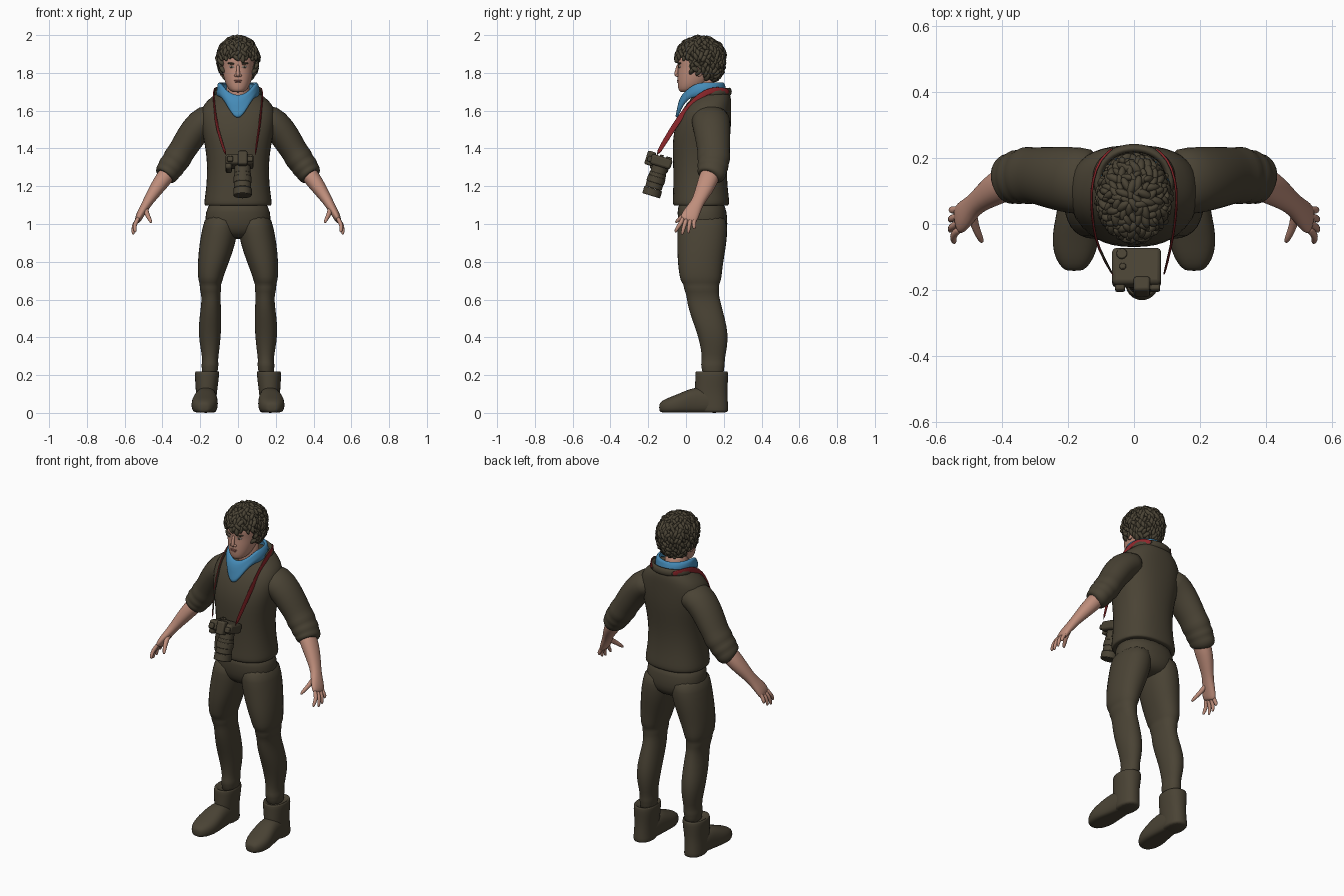
import bpy, bmesh, math, random
from mathutils import Vector, Matrix

random.seed(4)
if "Cube" in bpy.data.objects:
    bpy.data.objects.remove(bpy.data.objects["Cube"])


def material(name, rgb):
    m = bpy.data.materials.new(name)
    m.use_nodes = True
    m.diffuse_color = (*rgb, 1)
    m.node_tree.nodes["Principled BSDF"].inputs["Base Color"].default_value = (*rgb, 1)
    return m


BROWN = material("dark_brown", (.068, .056, .035))
SKIN = material("skin", (.52, .27, .2))
BLUE = material("scarf_blue", (.06, .26, .48))
RED = material("strap_red", (.27, .02, .024))
LIP = material("lip_rose", (.36, .14, .11))
WHITE = material("eye_white", (.55, .5, .45))
X, Y, Z = Vector((1, 0, 0)), Vector((0, 1, 0)), Vector((0, 0, 1))


def finish(bm, name, mat, level=0):
    bmesh.ops.recalc_face_normals(bm, faces=bm.faces)
    me = bpy.data.meshes.new(name)
    bm.to_mesh(me)
    bm.free()
    me.materials.append(mat)
    me.polygons.foreach_set("use_smooth", [True] * len(me.polygons))
    ob = bpy.data.objects.new(name, me)
    bpy.context.collection.objects.link(ob)
    if level:
        mod = ob.modifiers.new("smooth", "SUBSURF")
        mod.levels = mod.render_levels = level
    return ob


def skin_rings(name, mat, rings, level=1, cap=True):
    """Join rings of points into one surface."""
    bm = bmesh.new()
    loops = [[bm.verts.new(p) for p in r] for r in rings]
    for a, b in zip(loops, loops[1:]):
        for i in range(len(a)):
            j = (i + 1) % len(a)
            bm.faces.new((a[i], a[j], b[j], b[i]))
    if cap:
        bm.faces.new(loops[0])
        bm.faces.new(loops[-1])
    return finish(bm, name, mat, level)


def loft(name, mat, rings, ref=X, axis=None, s=1, n=16, e=2.0, level=1, floor=None):
    """Rings are (x, y, z, half width along ref, other half width)."""
    centres = [Vector((s * r[0], r[1], r[2])) for r in rings]
    out = []
    for i, (c, r) in enumerate(zip(centres, rings)):
        t = axis or (centres[min(i + 1, len(rings) - 1)] - centres[max(i - 1, 0)]).normalized()
        u = (ref - t * ref.dot(t)).normalized()
        v = t.cross(u)
        pts = []
        for k in range(n):
            a = math.tau * (k + .5) / n
            ca, sa = math.cos(a), math.sin(a)
            p = c + u * (r[3] * 1.02 * math.copysign(abs(ca) ** (2 / e), ca)) \
                  + v * (r[4] * 1.02 * math.copysign(abs(sa) ** (2 / e), sa))
            if floor is not None:
                p.z = max(p.z, floor)
            pts.append(p)
        out.append(pts)
    return skin_rings(name, mat, out, level)


def upright(rings, x=0):
    """(z, cx, front y, back y, half width) to loft rings."""
    return [(cx, (f + b) / 2, z, w, (b - f) / 2) for z, cx, f, b, w in rings]


def blob(name, mat, loc, scale, rot=(0, 0, 0)):
    bpy.ops.mesh.primitive_uv_sphere_add(segments=20, ring_count=12, location=loc, rotation=rot)
    ob = bpy.context.object
    ob.name, ob.scale = name, scale
    ob.data.materials.append(mat)
    bpy.ops.object.shade_smooth()
    return ob


# Sweater body
loft("sweater", BROWN, upright([
    (1.10, 0, -.05, .21, .162), (1.095, 0, -.063, .222, .173), (1.11, 0, -.07, .228, .178),
    (1.14, 0, -.068, .226, .174), (1.2, 0, -.066, .218, .166), (1.3, 0, -.066, .214, .16),
    (1.4, 0, -.07, .225, .17), (1.48, 0, -.066, .235, .187), (1.56, 0, -.042, .238, .2),
    (1.62, 0, -.01, .238, .19), (1.66, 0, .025, .238, .155), (1.69, 0, .05, .232, .115),
    (1.7, 0, .07, .22, .1)]), axis=Z, n=20, e=2.4)

# Collar rim
bpy.ops.mesh.primitive_torus_add(location=(0, .138, 1.692), rotation=(.1, 0, 0),
                                 major_radius=.1, minor_radius=.014,
                                 major_segments=40, minor_segments=10)
collar = bpy.context.object
collar.name, collar.scale = "collar", (1.1, .92, 1.5)
collar.data.materials.append(BROWN)
bpy.ops.object.shade_smooth()

# Trousers seat
loft("trouser_seat", BROWN, upright([
    (1.13, 0, -.045, .205, .155), (1.06, 0, -.045, .215, .17), (1.0, 0, -.042, .222, .178),
    (.95, 0, -.025, .21, .14), (.92, 0, .02, .17, .07)]), axis=Z, e=2.3)

for s, side in ((1, "left"), (-1, "right")):
    # Trouser leg with knee and ankle folds
    loft(side + "_trouser_leg", BROWN, upright([
        (1.06, .085, -.04, .21, .085), (.98, .094, -.046, .22, .094), (.9, .108, -.046, .215, .096),
        (.8, .13, -.045, .197, .083), (.74, .142, -.036, .19, .071), (.7, .146, -.03, .186, .064),
        (.68, .146, -.012, .174, .055), (.655, .146, -.012, .176, .058), (.63, .144, .002, .172, .05),
        (.58, .142, .006, .184, .051), (.5, .147, .03, .206, .058), (.42, .15, .06, .223, .06),
        (.34, .148, .08, .217, .05), (.28, .147, .085, .203, .04), (.255, .148, .078, .207, .046),
        (.235, .149, .084, .2, .042), (.18, .15, .09, .2, .04)]), axis=Z, s=s, e=2.2)

    # Boot shaft and foot
    loft(side + "_boot_shaft", BROWN, upright([
        (.2, .16, .08, .2, .045), (.225, .163, .055, .217, .059), (.215, .164, .048, .224, .065),
        (.17, .165, .05, .222, .062), (.11, .167, .045, .218, .055), (.05, .17, .06, .222, .054),
        (.012, .17, .07, .224, .055), (0, .17, .075, .222, .053)]), axis=Z, s=s, e=2.3)
    loft(side + "_boot_foot", BROWN, [
        (.168, .2, .05, .045, .05), (.168, .12, .06, .055, .07), (.17, .05, .06, .06, .078),
        (.175, -.01, .05, .069, .064), (.178, -.06, .04, .07, .052), (.18, -.105, .034, .058, .042),
        (.181, -.135, .03, .036, .028), (.181, -.142, .028, .02, .016)],
        axis=-Y, s=s, e=2.5, floor=.002)

    # Sleeve with rolled cuff
    loft(side + "_sleeve", BROWN, [
        (.1, .13, 1.565, .095, .065), (.17, .13, 1.555, .104, .085), (.23, .137, 1.495, .096, .08),
        (.28, .145, 1.415, .089, .074), (.305, .147, 1.375, .084, .07), (.325, .147, 1.343, .09, .077),
        (.34, .144, 1.322, .078, .066), (.353, .142, 1.304, .086, .074), (.366, .139, 1.284, .074, .064),
        (.374, .137, 1.272, .08, .066), (.39, .131, 1.25, .07, .058), (.391, .13, 1.249, .05, .04)],
        ref=Y, s=s)

    # Forearm and palm, then fingers
    loft(side + "_forearm", SKIN, [
        (.36, .135, 1.285, .05, .045), (.39, .122, 1.245, .053, .045), (.43, .1, 1.19, .048, .039),
        (.475, .066, 1.122, .033, .027), (.495, .046, 1.087, .038, .024), (.518, .024, 1.05, .046, .021),
        (.53, .012, 1.022, .045, .017), (.533, .009, 1.013, .035, .01)], ref=Y, s=s, e=2.2)
    tips = {"index": (-.022, .545, -.055, .955), "middle": (0, .556, -.02, .943),
            "ring": (.022, .556, .012, .95), "little": (.043, .553, .043, .972)}
    for f, (y, tx, ty, tz) in tips.items():
        loft(f"{side}_{f}_finger", SKIN, [
            (.523, y + .008, 1.04, .011, .011), (.541, y - .003, 1.008, .0125, .0125),
            ((tx + .545) / 2 + .003, (y + ty) / 2, .99, .0115, .011),
            (tx, ty, tz + .008, .0095, .009), (tx - .002, ty, tz, .004, .004)], ref=Y, s=s, n=8)
    loft(side + "_thumb", SKIN, [
        (.488, .045, 1.09, .016, .015), (.487, .012, 1.065, .016, .015), (.476, -.02, 1.04, .013, .012),
        (.464, -.045, 1.018, .011, .01), (.459, -.056, 1.006, .005, .005)], ref=Y, s=s, n=8)

    # Neck strap: red outside, dark inside
    strap = loft(side + "_strap", RED, [
        (.06, .232, 1.697, .014, .004), (.103, .198, 1.71, .015, .004), (.126, .135, 1.712, .016, .004),
        (.13, .07, 1.678, .016, .004), (.124, 0, 1.606, .016, .004), (.112, -.07, 1.508, .015, .004),
        (.089 if s > 0 else .06, -.16, 1.355, .013, .004)], ref=Z, s=s, n=8, e=5)
    strap.data.materials.append(BROWN)
    for p in strap.data.polygons:
        p.material_index = int(p.normal.x * s < -.3)

    # Face details in pairs
    blob(side + "_ear", SKIN, (s * .086, .068, 1.812), (.012, .02, .032), (.15, 0, 0))
    blob(side + "_eye", WHITE, (s * .033, -.034, 1.832), (.015, .006, .006), (0, 0, s * .3))
    blob(side + "_iris", BROWN, (s * .033, -.038, 1.832), (.006, .004, .006))
    blob(side + "_eyebrow", BROWN, (s * .036, -.035, 1.85), (.021, .008, .005), (0, s * -.08, s * .3))
    blob(side + "_nostril_wing", SKIN, (s * .011, -.046, 1.787), (.009, .009, .008))

# Head, neck, nose and mouth
loft("neck", SKIN, upright([(1.6, 0, .03, .17, .066), (1.7, 0, .02, .16, .062),
                            (1.78, 0, .02, .16, .062)]), axis=Z)
loft("head", SKIN, upright([
    (1.697, 0, -.026, .03, .022), (1.704, 0, -.038, .06, .042), (1.73, 0, -.043, .1, .06),
    (1.765, 0, -.044, .13, .072), (1.8, 0, -.044, .16, .08), (1.835, 0, -.041, .175, .084),
    (1.86, 0, -.048, .18, .087), (1.91, 0, -.044, .18, .087), (1.95, 0, -.01, .15, .066),
    (1.965, 0, .04, .11, .03)]), axis=Z, n=20, e=2.15)
loft("nose", SKIN, [(0, -.04, 1.845, .008, .008), (0, -.046, 1.825, .008, .009),
                    (0, -.052, 1.797, .011, .011), (0, -.052, 1.785, .012, .01),
                    (0, -.044, 1.778, .008, .006)], axis=-Z, n=10)
for name, z, w in (("upper_lip", 1.759, .021), ("lower_lip", 1.752, .018)):
    blob(name, LIP, (0, -.041, z), (w, .008, .0042))


# Hair: a cap with curls over it
def scalp(d):
    wide = max(1 - d.z * d.z, .02) ** -.22 if d.z < 0 else 1
    return Vector((d.x * .102 * wide, .077 + d.y * .125 * wide, 1.88 + d.z * (.106 if d.z > 0 else .125)))


def haired(p):
    edge = 1.875 if p.y < .02 else 1.8 if p.y < .1 else 1.765
    return p.z > edge


bm = bmesh.new()
bmesh.ops.create_icosphere(bm, subdivisions=4, radius=1)
for v in bm.verts:
    v.co = scalp(v.co.normalized())
bmesh.ops.delete(bm, geom=[f for f in bm.faces if not haired(f.calc_center_median())], context="FACES")
COUNT = 330
for i in range(COUNT):
    h = 1 - 2 * (i + .5) / COUNT
    a = i * math.pi * (3 - math.sqrt(5))
    r = math.sqrt(1 - h * h)
    d = Vector((r * math.cos(a), r * math.sin(a), h))
    p = scalp(d)
    if haired(p):
        size = random.uniform(.75, 1.15)
        turn = Matrix.Rotation(random.uniform(-.9, .9), 4, "Z") @ Matrix.Rotation(random.uniform(-.45, .45), 4, "X")
        m = Matrix.Translation(p) @ d.to_track_quat("Z", "Y").to_matrix().to_4x4() @ turn
        bmesh.ops.create_icosphere(bm, subdivisions=2, radius=1,
                                   matrix=m @ Matrix.Diagonal((.012 * size, .026 * size, .0145 * size, 1)))
finish(bm, "curly_hair", BROWN)

# Scarf: a rolled neckband falling to a point in front
rows = []
for k, (rad, drop) in enumerate([(.78, .12), (.84, 0), (.94, .02), (1, .35), (1.02, .7), (1, .97), (.93, 1)]):
    ring = []
    for i in range(32):
        a = math.tau * i / 32
        f = max(0, -math.sin(a))
        top, low = 1.75 - .065 * f ** 2, 1.675 - .115 * f ** 4
        fold = .004 * math.sin(k * 2.4 + 3 * a)
        ring.append((math.cos(a) * (.113 * rad + fold) * (1 - .12 * drop * f),
                     .09 + math.sin(a) * ((.122 + .026 * f * drop) * rad + fold),
                     top + (low - top) * drop))
    rows.append(ring)
skin_rings("scarf", BLUE, rows, cap=False)

# Camera hanging with its lens pointing down
hang = Matrix.Translation((.008, -.132, 1.33)) @ Matrix.Rotation(-.3, 4, "X")


def camera_part(name, loc, size, round_part=False, bevel=.008):
    bm = bmesh.new()
    if round_part:
        bmesh.ops.create_cone(bm, cap_ends=True, segments=28, radius1=.5, radius2=.5, depth=1)
    else:
        bmesh.ops.create_cube(bm, size=1)
    bm.transform(Matrix.Diagonal((*size, 1)))
    ob = finish(bm, name, BROWN)
    ob.matrix_world = hang @ Matrix.Translation(loc)
    mod = ob.modifiers.new("edge", "BEVEL")
    mod.width, mod.segments = bevel, 2
    bpy.context.view_layer.objects.active = ob
    ob.select_set(True)
    bpy.ops.object.shade_smooth_by_angle()
    ob.select_set(False)


bpy.ops.object.select_all(action="DESELECT")
camera_part("camera_body", (0, 0, 0), (.148, .115, .055), bevel=.012)
camera_part("camera_grip", (-.057, 0, -.022), (.034, .1, .06), bevel=.012)
camera_part("viewfinder_hump", (.016, -.06, .0), (.05, .045, .075))
for i, (x, y, d) in enumerate([(-.045, .035, .032), (-.042, -.005, .02)]):
    camera_part(f"back_dial_{i + 1}", (x, y, .03), (d, d, .012), True, .003)
for i, x in enumerate([-.05, .056]):
    camera_part(f"top_dial_{i + 1}", (x, -.06, -.004), (.03, .026, .03), bevel=.006)
for name, z, d, length in (("lens_mount", -.045, .084, .05), ("lens_barrel", -.105, .09, .085),
                           ("lens_focus_ring", -.1, .096, .035), ("lens_hood", -.168, .098, .04)):
    camera_part(name, (.016, .003, z), (d, d, length), True, .004)
